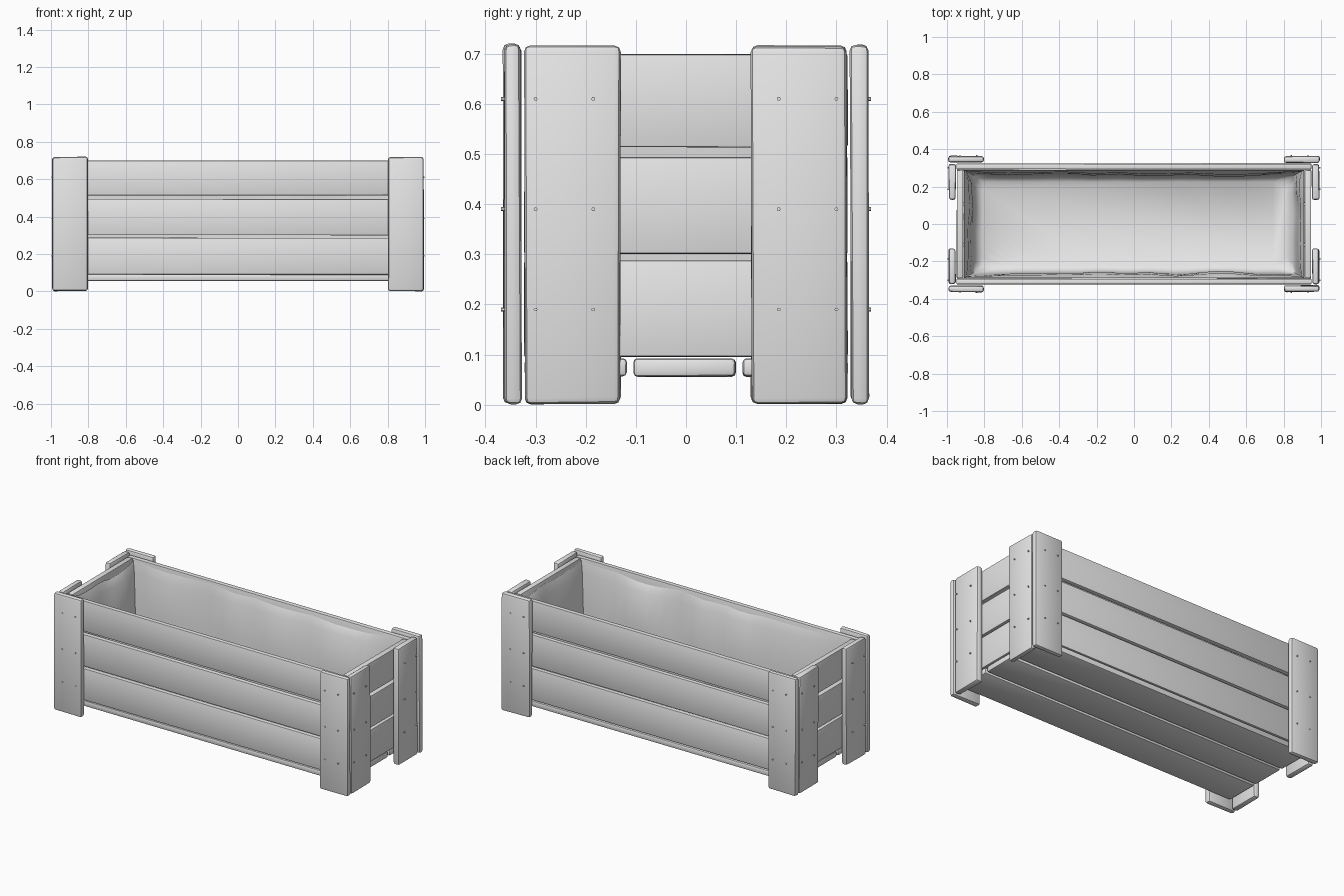
import bpy, bmesh, math, random
from mathutils import Vector, Matrix

if "Cube" in bpy.data.objects:
    bpy.data.objects.remove(bpy.data.objects["Cube"])

random.seed(4)
grey = bpy.data.materials.new("weathered grey")
grey.diffuse_color = (0.8, 0.8, 0.8, 1)
grey.use_nodes = True
grey.node_tree.nodes["Principled BSDF"].inputs["Base Color"].default_value = grey.diffuse_color


def finish(name, bm, angle=35):
    bmesh.ops.recalc_face_normals(bm, faces=bm.faces)
    for f in bm.faces:
        f.smooth = True
    for e in bm.edges:
        e.smooth = len(e.link_faces) == 2 and e.calc_face_angle() < math.radians(angle)
    me = bpy.data.meshes.new(name)
    bm.to_mesh(me)
    bm.free()
    me.materials.append(grey)
    ob = bpy.data.objects.new(name, me)
    bpy.context.collection.objects.link(ob)
    return ob


def plank(name, lo, hi, bevel=0.004, wobble=0.0):
    """Board between two corners, with eased edges and slightly uneven corners."""
    lo, hi = Vector(lo), Vector(hi)
    bm = bmesh.new()
    bmesh.ops.create_cube(bm, size=1)
    for v in bm.verts:
        for i in range(3):
            v.co[i] = (lo[i] + hi[i]) / 2 + v.co[i] * (hi[i] - lo[i])
            v.co[i] -= math.copysign(random.random() * wobble, v.co[i] - (lo[i] + hi[i]) / 2)
    bmesh.ops.bevel(bm, geom=bm.edges[:], offset=bevel, segments=2, profile=0.5, affect='EDGES')
    return finish(name, bm)


def nails(name, spots, axis):
    bm = bmesh.new()
    turn = Matrix.Rotation(math.pi / 2, 4, 'Y' if axis == 0 else 'X')
    for p in spots:
        bmesh.ops.create_cone(bm, cap_ends=True, segments=6, radius1=0.004, radius2=0.004,
                              depth=0.012, matrix=Matrix.Translation(p) @ turn)
    finish(name, bm)


# Side and end slats, three rows
rows = [(0.095, 0.288), (0.3, 0.495), (0.513, 0.7)]
for i, (z0, z1) in enumerate(rows):
    for label, s in (("front", -1), ("back", 1)):
        y = sorted((s * 0.292, s * 0.323))
        plank(f"{label}_slat_{i + 1}", (-0.95, y[0], z0), (0.95, y[1], z1), 0.004, 0.002)
    for label, s in (("left", -1), ("right", 1)):
        x = sorted((s * 0.912, s * 0.948))
        plank(f"{label}_slat_{i + 1}", (x[0], -0.29, z0), (x[1], 0.29, z1), 0.004, 0.002)

# Bottom boards
for i, (y0, y1) in enumerate([(-0.323, -0.117), (-0.106, 0.1), (0.112, 0.323)]):
    plank(f"bottom_board_{i + 1}", (-0.945, y0, 0.055), (0.945, y1, 0.093), 0.008, 0.002)

# Corner legs: two planks in an L at each corner, with nails
heights = (0.19, 0.39, 0.61)
for xl, sx in (("left", -1), ("right", 1)):
    for yl, sy in (("front", -1), ("back", 1)):
        x = sorted((sx * 0.8, sx * 0.995))
        y = sorted((sy * 0.326, sy * 0.366))
        plank(f"{yl}_{xl}_leg_wide", (x[0], y[0], 0), (x[1], y[1], 0.722), 0.012, 0.005)
        x = sorted((sx * 0.95, sx * 0.993))
        y = sorted((sy * 0.128, sy * 0.324))
        plank(f"{yl}_{xl}_leg_side", (x[0], y[0], 0), (x[1], y[1], 0.718), 0.012, 0.005)
        nails(f"{yl}_{xl}_wide_nails",
              [(sx * a, sy * 0.363, z) for a in (0.84, 0.93) for z in heights], 1)
        nails(f"{yl}_{xl}_side_nails",
              [(sx * 0.992, sy * a, z) for a in (0.185, 0.3) for z in heights], 0)

# Cloth liner: rings of a rectangle that narrow and ripple down to the floor
NX, NY = 24, 10
ring = ([(-1 + 2 * i / NX, -1) for i in range(NX)] + [(1, -1 + 2 * i / NY) for i in range(NY)]
        + [(1 - 2 * i / NX, 1) for i in range(NX)] + [(-1, 1 - 2 * i / NY) for i in range(NY)])
wave = [random.random() for _ in ring]
levels = [(0.908, 0.289, 0.688, 0.0), (0.895, 0.28, 0.62, 0.010), (0.885, 0.275, 0.4, 0.014),
          (0.87, 0.268, 0.2, 0.008), (0.85, 0.255, 0.13, 0.004), (0.81, 0.225, 0.105, 0.0)]
bm = bmesh.new()
prev = None
for k, (hx, hy, z, ripple) in enumerate(levels):
    cur = []
    for n, (u, v) in enumerate(ring):
        w = (wave[n - 1] + wave[n] * 2 + wave[(n + 1) % len(ring)]) / 4
        mid = 1 - max(min(abs(u), abs(v)) - 0.8, 0) * 5     # corners stay pulled out
        sag = 0.035 * w * mid if k == 0 else 0
        r = ripple * w * 2 * mid
        px = u * hx - (math.copysign(r, u) if abs(u) == 1 else 0)
        py = v * hy - (math.copysign(r, v) if abs(v) == 1 else 0)
        cur.append(bm.verts.new((px, py, z - sag)))
    if prev:
        for n in range(len(ring)):
            m = (n + 1) % len(ring)
            bm.faces.new((prev[n], prev[m], cur[m], cur[n]))
    prev = cur
bm.faces.new(prev)
liner = finish("cloth_liner", bm, 60)
# Face the liner inwards, towards the open top
if liner.data.polygons[-1].normal.z < 0:
    liner.data.flip_normals()
